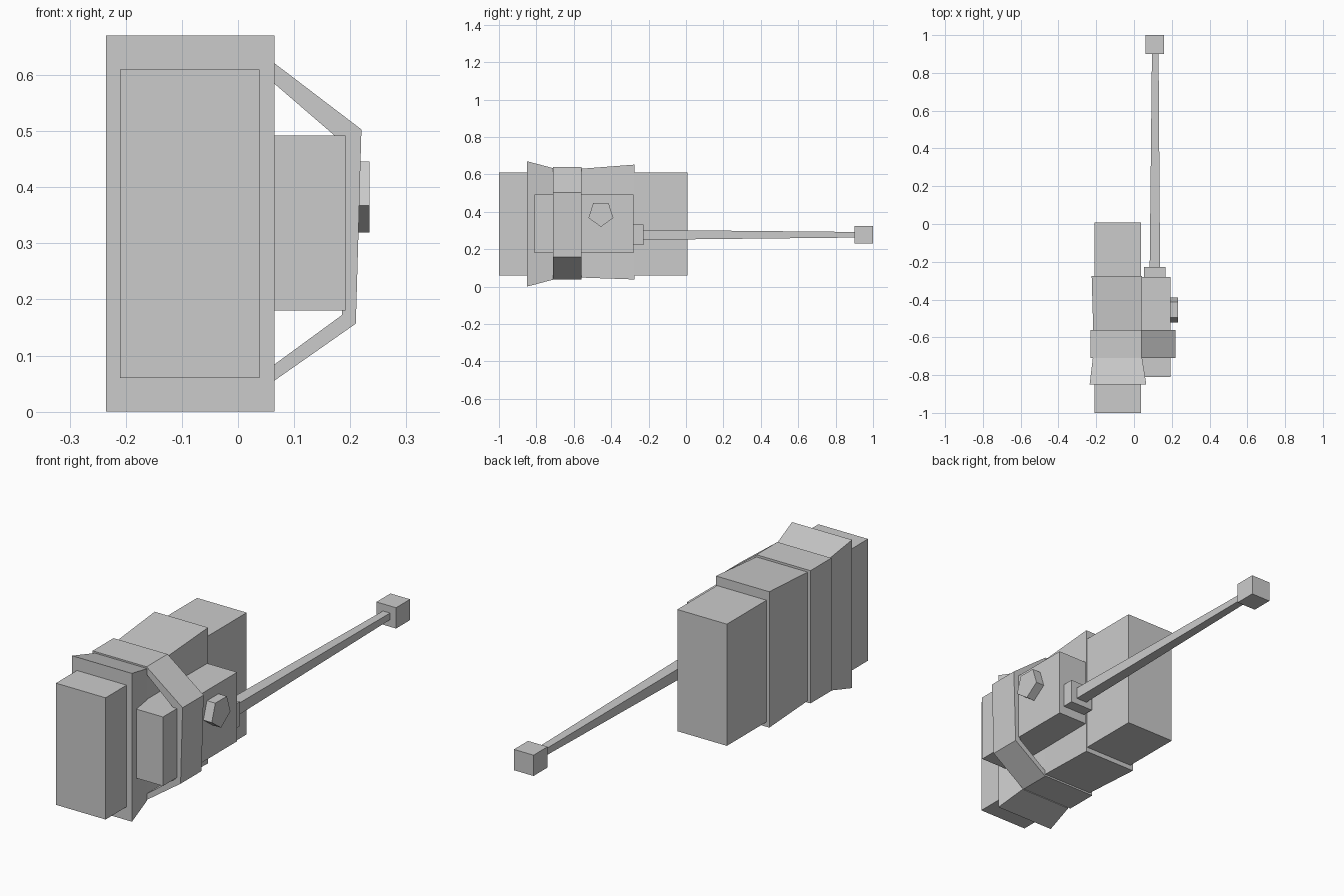
import bpy, bmesh, math
from mathutils import Matrix, Vector

cube = bpy.data.objects.get("Cube")
if cube:
    bpy.data.objects.remove(cube, do_unlink=True)

grey = bpy.data.materials.new("plain grey")
grey.use_nodes = True
grey.diffuse_color = (0.6, 0.6, 0.6, 1)
grey.node_tree.nodes["Principled BSDF"].inputs["Base Color"].default_value = (0.6, 0.6, 0.6, 1)


def finish(name, bm):
    bmesh.ops.recalc_face_normals(bm, faces=bm.faces[:])
    mesh = bpy.data.meshes.new(name)
    bm.to_mesh(mesh)
    bm.free()
    mesh.materials.append(grey)
    obj = bpy.data.objects.new(name, mesh)
    bpy.context.collection.objects.link(obj)
    return obj


def loft(name, rings):
    """Closed solid through matching rings of points."""
    bm = bmesh.new()
    loops = [[bm.verts.new(p) for p in ring] for ring in rings]
    for a, b in zip(loops, loops[1:]):
        for i in range(len(a)):
            j = (i + 1) % len(a)
            bm.faces.new((a[i], a[j], b[j], b[i]))
    bm.faces.new(loops[0])
    bm.faces.new(loops[-1])
    return finish(name, bm)


def rect(y, x0, x1, z0, z1):
    return [(x0, y, z0), (x1, y, z0), (x1, y, z1), (x0, y, z1)]


def box(name, x0, x1, y0, y1, z0, z1):
    return loft(name, [rect(y, x0, x1, z0, z1) for y in (y0, y1)])


# Main body
box("body_core", -0.21, 0.038, -1.0, 0.008, 0.06, 0.61)

# Sleeves around the body, flaring outward from the band
loft("front_sleeve", [rect(-0.85, -0.235, 0.065, 0.0, 0.67),
                      rect(-0.71, -0.218, 0.043, 0.037, 0.633)])
loft("rear_sleeve", [rect(-0.56, -0.216, 0.04, 0.048, 0.63),
                     rect(-0.275, -0.224, 0.043, 0.038, 0.652)])

# Middle band, with an open bracket reaching around the side box
box("band", -0.23, 0.04, -0.71, -0.56, 0.04, 0.64)
bracket = [(0.04, 0.64), (0.22, 0.503), (0.21, 0.157), (0.04, 0.038),
           (0.04, 0.066), (0.185, 0.172), (0.192, 0.475), (0.04, 0.606)]
loft("band_bracket", [[(x, y, z) for x, z in bracket] for y in (-0.71, -0.56)])

# Side box
box("side_box", 0.03, 0.192, -0.81, -0.28, 0.18, 0.492)

# Five-sided knob, point down
bm = bmesh.new()
bmesh.ops.create_cone(bm, cap_ends=True, segments=5, radius1=0.07, radius2=0.07, depth=0.05)
low = min(bm.verts, key=lambda v: v.co.y)
turn = -math.pi / 2 - math.atan2(low.co.y, low.co.x)
# Disc axes x, y, z become world y, z, x
axes = Matrix(((0, 0, 1), (1, 0, 0), (0, 1, 0))).to_4x4()
place = Matrix.Translation(Vector((0.209, -0.455, 0.389)))
bmesh.ops.transform(bm, matrix=place @ axes @ Matrix.Rotation(turn, 4, "Z"), verts=bm.verts[:])
finish("knob", bm)

# Rod with its socket and end block
box("rod_socket", 0.052, 0.168, -0.28, -0.227, 0.222, 0.332)
loft("rod", [rect(-0.23, 0.083, 0.138, 0.25, 0.303),
             rect(0.905, 0.095, 0.13, 0.262, 0.292)])
box("rod_tip", 0.062, 0.16, 0.9, 1.0, 0.23, 0.324)
